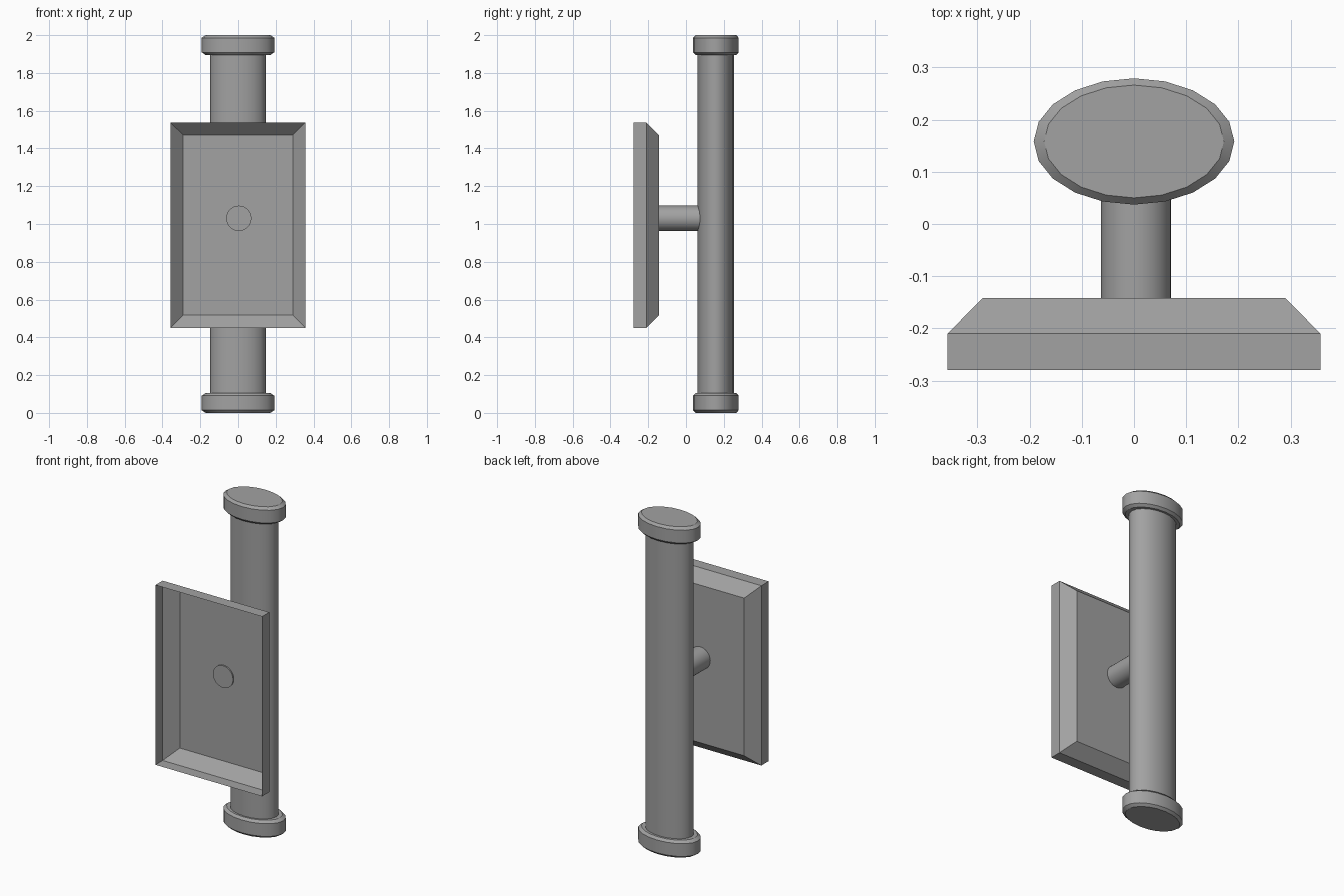
import bpy, bmesh, math
from mathutils import Matrix

cube = bpy.data.objects.get("Cube")
if cube:
    bpy.data.objects.remove(cube, do_unlink=True)

grey = bpy.data.materials.new("plain grey")
grey.use_nodes = True
colour = (0.36, 0.36, 0.36, 1)
grey.diffuse_color = colour
grey.node_tree.nodes["Principled BSDF"].inputs["Base Color"].default_value = colour

GRIP_Y = 0.157


def finish(name, bm, smooth=True):
    mesh = bpy.data.meshes.new(name)
    bm.to_mesh(mesh)
    bm.free()
    mesh.materials.append(grey)
    obj = bpy.data.objects.new(name, mesh)
    bpy.context.collection.objects.link(obj)
    if smooth:
        bpy.ops.object.select_all(action="DESELECT")
        obj.select_set(True)
        bpy.context.view_layer.objects.active = obj
        bpy.ops.object.shade_smooth_by_angle(angle=math.radians(32))
    return obj


def loft(bm, rings):
    """Join successive vertex rings with quads."""
    for a, b in zip(rings, rings[1:]):
        for i in range(len(a)):
            j = (i + 1) % len(a)
            bm.faces.new((a[i], a[j], b[j], b[i]))


def elliptic_post(name, profile, centre, sides=20):
    """Closed elliptical solid; profile rows are (x radius, y radius, z)."""
    bm = bmesh.new()
    angles = [math.tau * i / sides for i in range(sides)]
    rings = [[bm.verts.new((centre[0] + rx * math.cos(a),
                            centre[1] + ry * math.sin(a), z)) for a in angles]
             for rx, ry, z in profile]
    loft(bm, rings)
    bm.faces.new(rings[0][::-1])
    bm.faces.new(rings[-1])
    return finish(name, bm)


# Upright grip and its chamfered end caps
elliptic_post("grip", [(0.148, 0.096, 0.05), (0.148, 0.096, 1.95)], (0, GRIP_Y))
for name, low, high in (("bottom_cap", 0, 0.105), ("top_cap", 1.895, 2)):
    c = 0.014
    elliptic_post(name, [(0.172, 0.108, low), (0.192, 0.121, low + c),
                         (0.192, 0.121, high - c), (0.172, 0.108, high)],
                  (0, GRIP_Y + 0.001))

# Round stem between the grip and the tray
bm = bmesh.new()
start, end = -0.15, 0.12
place = (Matrix.Translation((0.004, (start + end) / 2, 1.03))
         @ Matrix.Rotation(math.pi / 2, 4, "X"))
bmesh.ops.create_cone(bm, cap_ends=True, segments=32, radius1=0.067,
                      radius2=0.067, depth=end - start, matrix=place)
finish("stem", bm)

# Thin open tray with sloped edges, facing the front
bm = bmesh.new()
rings = []
for inset, y in ((0, -0.279), (0, -0.21), (0.067, -0.142)):
    w, low, high = 0.357 - inset, 0.45 + inset, 1.537 - inset
    rings.append([bm.verts.new((x, y, z)) for x, z in
                  ((-w, low), (w, low), (w, high), (-w, high))])
loft(bm, rings)
bm.faces.new(rings[-1])
bmesh.ops.recalc_face_normals(bm, faces=bm.faces)
finish("tray", bm, smooth=False)
